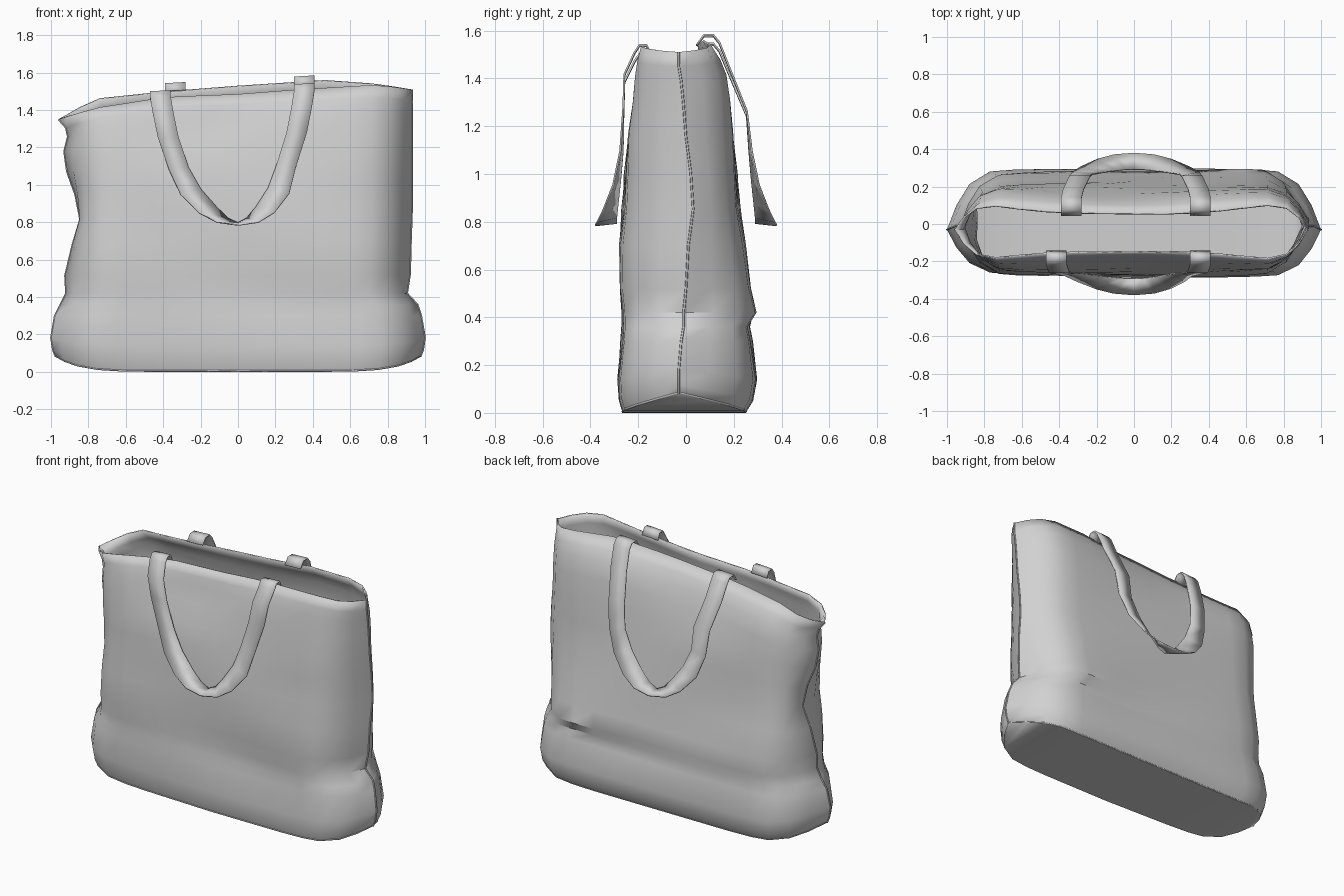
import bpy
import bmesh
import math
from mathutils import Vector

cube = bpy.data.objects.get("Cube")
if cube:
    bpy.data.objects.remove(cube, do_unlink=True)

# One cloth colour for the whole bag
cloth = bpy.data.materials.new("grey_cloth")
cloth.use_nodes = True
GREY = (0.64, 0.64, 0.64, 1)
cloth.diffuse_color = GREY
for node in cloth.node_tree.nodes:
    if node.type == "BSDF_PRINCIPLED":
        node.inputs["Base Color"].default_value = GREY
        node.inputs["Roughness"].default_value = 0.8


def interpolate(keys, x):
    """Piecewise linear lookup in a list of (x, value) pairs."""
    if x <= keys[0][0]:
        return keys[0][1]
    for (xa, va), (xb, vb) in zip(keys, keys[1:]):
        if x <= xb:
            return va + (vb - va) * (x - xa) / (xb - xa)
    return keys[-1][1]


def finish(name, bm, thickness, offset, angle):
    """Turn a bmesh sheet into a smooth-shaded cloth object."""
    bmesh.ops.recalc_face_normals(bm, faces=bm.faces)
    mesh = bpy.data.meshes.new(name)
    bm.to_mesh(mesh)
    bm.free()
    obj = bpy.data.objects.new(name, mesh)
    bpy.context.collection.objects.link(obj)
    mesh.materials.append(cloth)
    solid = obj.modifiers.new("cloth_thickness", "SOLIDIFY")
    solid.thickness = thickness
    solid.offset = offset
    bpy.ops.object.select_all(action="DESELECT")
    obj.select_set(True)
    bpy.context.view_layer.objects.active = obj
    bpy.ops.object.shade_smooth_by_angle(angle=math.radians(angle))


def piping(name, points, radius, cyclic):
    """Thin sewn cord along a path."""
    curve = bpy.data.curves.new(name, "CURVE")
    curve.dimensions = "3D"
    curve.bevel_depth = radius
    curve.bevel_resolution = 1
    spline = curve.splines.new("POLY")
    spline.points.add(len(points) - 1)
    for target, p in zip(spline.points, points):
        target.co = (*p, 1)
    spline.use_cyclic_u = cyclic
    curve.materials.append(cloth)
    obj = bpy.data.objects.new(name, curve)
    bpy.context.collection.objects.link(obj)


# Body levels: height, right end, left end, front, back, side seam
LEVELS = [
    (0.00, -0.975, 0.975, -0.265, 0.25, -0.03),
    (0.05, -0.99, 0.99, -0.28, 0.28, -0.03),
    (0.14, -1.0, 1.0, -0.285, 0.295, -0.03),
    (0.30, -0.98, 0.98, -0.27, 0.275, -0.02),
    (0.36, -0.95, 0.96, -0.265, 0.262, -0.01),
    (0.42, -0.92, 0.905, -0.265, 0.285, -0.01),
    (0.52, -0.925, 0.92, -0.275, 0.27, 0),
    (0.70, -0.885, 0.925, -0.275, 0.245, 0.01),
    (0.85, -0.845, 0.93, -0.263, 0.22, 0.03),
    (1.00, -0.87, 0.93, -0.255, 0.21, 0.02),
    (1.15, -0.915, 0.93, -0.25, 0.205, 0),
    (1.28, -0.93, 0.93, -0.245, 0.21, -0.01),
    (1.38, -0.91, 0.93, -0.245, 0.205, -0.02),
    (1.44, -0.92, 0.93, -0.24, 0.185, -0.03),
    (1.50, -0.96, 0.93, -0.23, 0.15, -0.03),
]
RIM_FRONT = [(-1, 1.35), (-0.8, 1.41), (-0.4, 1.47), (0, 1.485),
             (0.35, 1.51), (0.8, 1.535), (1, 1.51)]
RIM_BACK = [(-1, 1.35), (-0.8, 1.46), (-0.4, 1.5), (0, 1.53),
            (0.5, 1.56), (0.8, 1.54), (1, 1.51)]
# Outline of a half cross-section: width fraction, depth fraction
HALF = [(0, 1), (0.17, 1), (0.34, 1), (0.5, 1), (0.65, 0.99), (0.77, 0.96),
        (0.88, 0.75), (0.95, 0.4), (1, 0)]
FRONT = [(-u, d) for u, d in reversed(HALF)] + HALF[1:]
COUNT = len(FRONT)


def body_point(level, u, depth, back):
    z, x_min, x_max, front, rear, seam = level
    # The right end is a gusset whose seam is sucked in between its corners
    x = u * x_max
    if u < 0:
        corner = max(-x_min, 0.94)
        x = u * corner + (corner + x_min) * u ** 14
    upper = max(0, (z - 0.4) / 1.1)
    belly = 1 - u * u
    # The long walls sag inward near the mouth
    sag = (0.1 if back else 0.085) * belly * max(0, (z - 1.1) / 0.4)
    ripple = 0.007 * belly * math.sin(9 * z + 4 * u) * min(1, 3 * z)
    ripple += 0.005 * belly * math.sin(17 * z - 6 * u) * upper
    wall = rear - sag + ripple if back else front + sag - ripple
    if back and z == 0.42:
        # Overhanging fold low on the back
        wall += 0.02 * u
    elif not back:
        # Bottom of the front tucks under toward the right
        wall += 0.035 * max(0, -u) * max(0, 1 - z / 0.3)
    y = seam + (wall - seam) * depth
    # Slanted mouth, and bottom corners lifted off the ground
    rim = interpolate(RIM_BACK if back else RIM_FRONT, u)
    z *= 1 + (rim / 1.5 - 1) * upper
    z += 0.08 * u ** 8 * max(0, 1 - level[0] / 0.3)
    return Vector((x, y, z))


bm = bmesh.new()
rings = []
for level in LEVELS:
    ring = [body_point(level, u, d, False) for u, d in FRONT]
    ring += [body_point(level, u, d, True) for u, d in reversed(FRONT[1:-1])]
    rings.append([bm.verts.new(p) for p in ring])
total = len(rings[0])
for low, high in zip(rings, rings[1:]):
    for i in range(total):
        j = (i + 1) % total
        bm.faces.new((low[i], low[j], high[j], high[i]))
# Flat bottom, stitched from front edge to back edge
base = rings[0]
for i in range(COUNT - 1):
    corners = [base[i], base[i + 1], base[-i - 1], base[-i % total]]
    bm.faces.new(list(dict.fromkeys(corners)))
seam_right = [ring[0].co.copy() for ring in rings]
seam_left = [ring[COUNT - 1].co.copy() for ring in rings]
base_edge = [v.co + Vector((0, 0, 0.005)) for v in base]
finish("bag_body", bm, 0.008, -1, 42)

# Sewn seams
piping("right_side_seam", seam_right, 0.005, False)
piping("left_side_seam", seam_left, 0.005, False)
piping("bottom_seam", base_edge, 0.005, True)

# Lower half of a handle: outer x, inner x, outer z, inner z, outer y, inner y
LOOP = [
    (0, 0, 0.785, 0.795, 0.38, 0.29),
    (0.11, 0.05, 0.80, 0.82, 0.37, 0.29),
    (0.2, 0.105, 0.85, 0.88, 0.345, 0.285),
    (0.29, 0.18, 0.95, 0.98, 0.305, 0.275),
    (0.34, 0.235, 1.09, 1.1, 0.275, 0.265),
]
# Upper ends hooked over the rim: depth, height
HOOKS = {
    "front": [(0.262, 1.27), (0.258, 1.4), (0.215, 1.49), (0.195, 1.52),
              (0.165, 1.52), (0.145, 1.48)],
    "back": [(0.255, 1.25), (0.185, 1.42), (0.14, 1.53), (0.115, 1.56),
             (0.075, 1.56), (0.045, 1.52)],
}


def handle(side, sign, shift, top_x):
    rows = list(LOOP)
    for d, z in HOOKS[side]:
        x = min(top_x, top_x - 0.045 + (z - 1.25) * 0.2)
        rows.append((x, x - 0.11, z, z, d, d))
    bm = bmesh.new()
    strip = []
    path = [(-1, r) for r in reversed(rows)] + [(1, r) for r in rows[1:]]
    for mirror, (xo, xi, zo, zi, yo, yi) in path:
        pair = []
        for x, y, z in ((xo, yo, zo), (xi, yi, zi)):
            lift = (z - 0.785) / 0.75
            px = mirror * x + shift * min(1, 2.5 * lift)
            pair.append(bm.verts.new((px, sign * y, z + 0.05 * px * lift)))
        strip.append(pair)
    for a, b in zip(strip, strip[1:]):
        bm.faces.new((a[0], a[1], b[1], b[0]))
    finish(side + "_handle", bm, 0.008, 0, 50)


handle("front", -1, -0.03, 0.44)
handle("back", 1, 0.01, 0.4)
